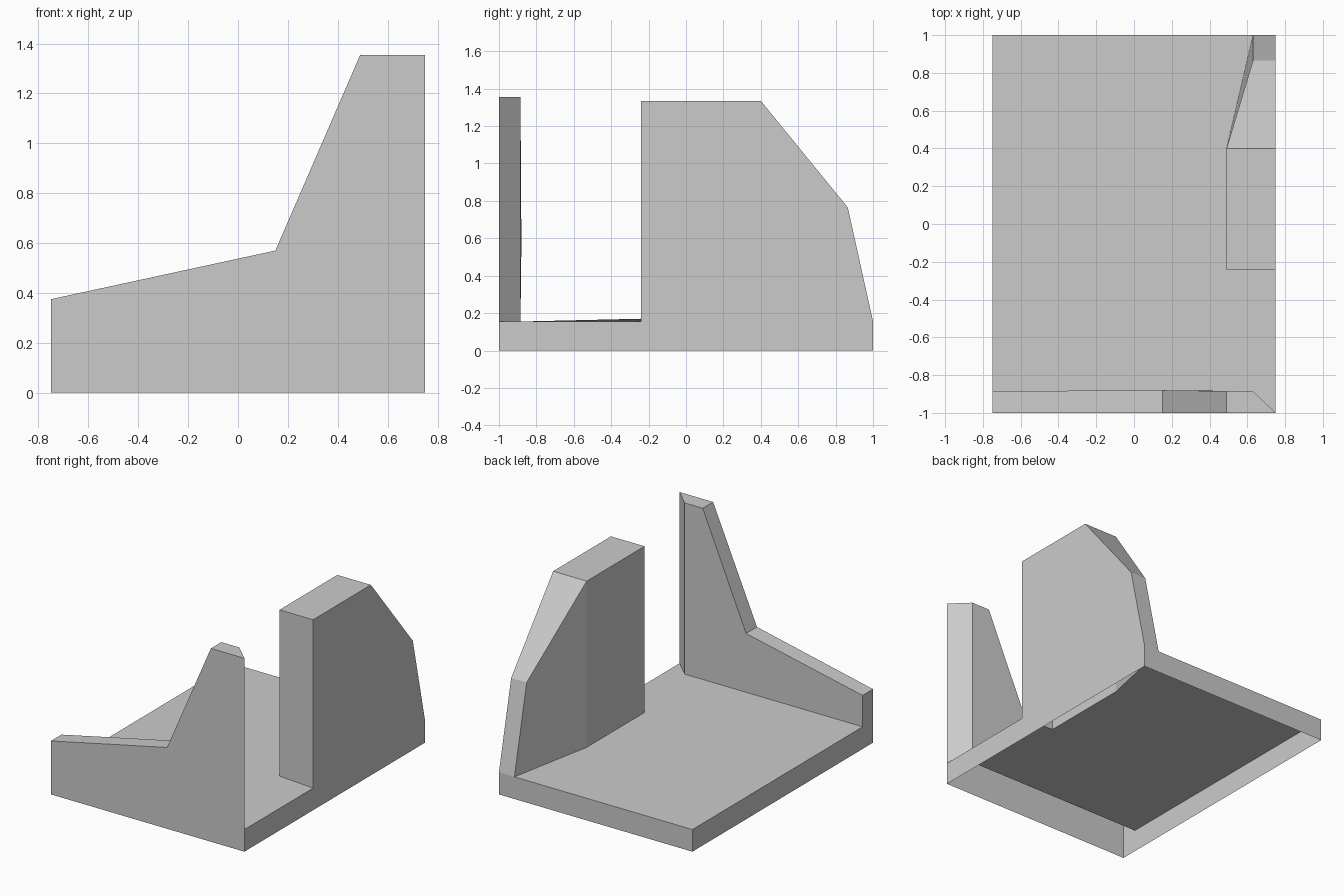
import bpy
import bmesh
from mathutils import Vector

if "Cube" in bpy.data.objects:
    bpy.data.objects.remove(bpy.data.objects["Cube"])

X, DECK = 0.75, 0.155          # half width, floor height
INNER, BACK = 0.63, -0.885     # corner inset, rear plane of the front wall


def shell(name, inside, faces):
    """Open-bottomed flat-faced shell; faces are turned away from an inside point."""
    bm = bmesh.new()
    for pts in faces:
        f = bm.faces.new([bm.verts.new(p) for p in pts])
        f.normal_update()
        if f.normal.dot(f.calc_center_median() - Vector(inside)) < 0:
            f.normal_flip()
    bmesh.ops.remove_doubles(bm, verts=bm.verts, dist=0.0005)
    me = bpy.data.meshes.new(name)
    bm.to_mesh(me)
    bm.free()
    ob = bpy.data.objects.new(name, me)
    bpy.context.collection.objects.link(ob)
    return ob


def strip(a, b):
    """Quads joining two matching chains of points."""
    return [[a[i], a[i + 1], b[i + 1], b[i]] for i in range(len(a) - 1)]


def skirt(p, q):
    """Vertical face from the ground up to the floor edge p-q."""
    return [(*p, 0), (*q, 0), (*q, DECK), (*p, DECK)]


# Base: floor with cut-outs under the walls, plus outer skirts
floor = [(-X, BACK, DECK), (INNER, BACK, DECK), (X, -1, DECK), (X, -0.24, DECK),
         (0.49, -0.24, 0.17), (0.49, 0.4, 0.17), (INNER, 1, DECK), (-X, 1, DECK)]
shell("base", (0, 0, 0.05), [
    floor,
    skirt((-X, BACK), (-X, 1)),
    skirt((-X, 1), (INNER, 1)),
    skirt((X, -1), (X, -0.24)),
])

# Front wall: stepped profile with a chamfered tall end
profile = [(-X, 0.375), (0.15, 0.57), (0.49, 1.355), (X, 1.355)]
outer = [(x, -1, z) for x, z in profile]
inner = [(x, -0.88 if x == 0.15 else BACK, z) for x, z in profile[:3]]
inner.append((INNER, BACK, 1.355))
shell("front_wall", (0.3, -0.94, 0.3), [
    outer + [(X, -1, DECK), (X, -1, 0), (-X, -1, 0)],
    inner + [(INNER, BACK, DECK), (-X, BACK, DECK)],
    [outer[0], inner[0], (-X, BACK, DECK), (-X, BACK, 0), (-X, -1, 0)],
    [outer[3], inner[3], (INNER, BACK, DECK), (X, -1, DECK)],
] + strip(outer, inner))

# Side wall: tall block sloping down and thinning towards the back
side = [(-0.24, DECK), (-0.24, 1.335), (0.4, 1.335), (0.865, 0.765), (1, DECK), (1, 0)]
outer = [(X, y, z) for y, z in side]
inner = [(x, y, z) for x, (y, z) in zip((0.49, 0.49, 0.49, INNER, INNER, INNER), side)]
inner[0] = (0.49, -0.24, 0.17)
foot = (0.49, 0.4, 0.17)
shell("side_wall", (0.66, 0.1, 0.5), [
    outer + [(X, -0.24, 0)],
    [inner[0], inner[1], inner[2], foot],
    [foot, inner[2], inner[3], inner[4]],
] + strip(outer, inner))
